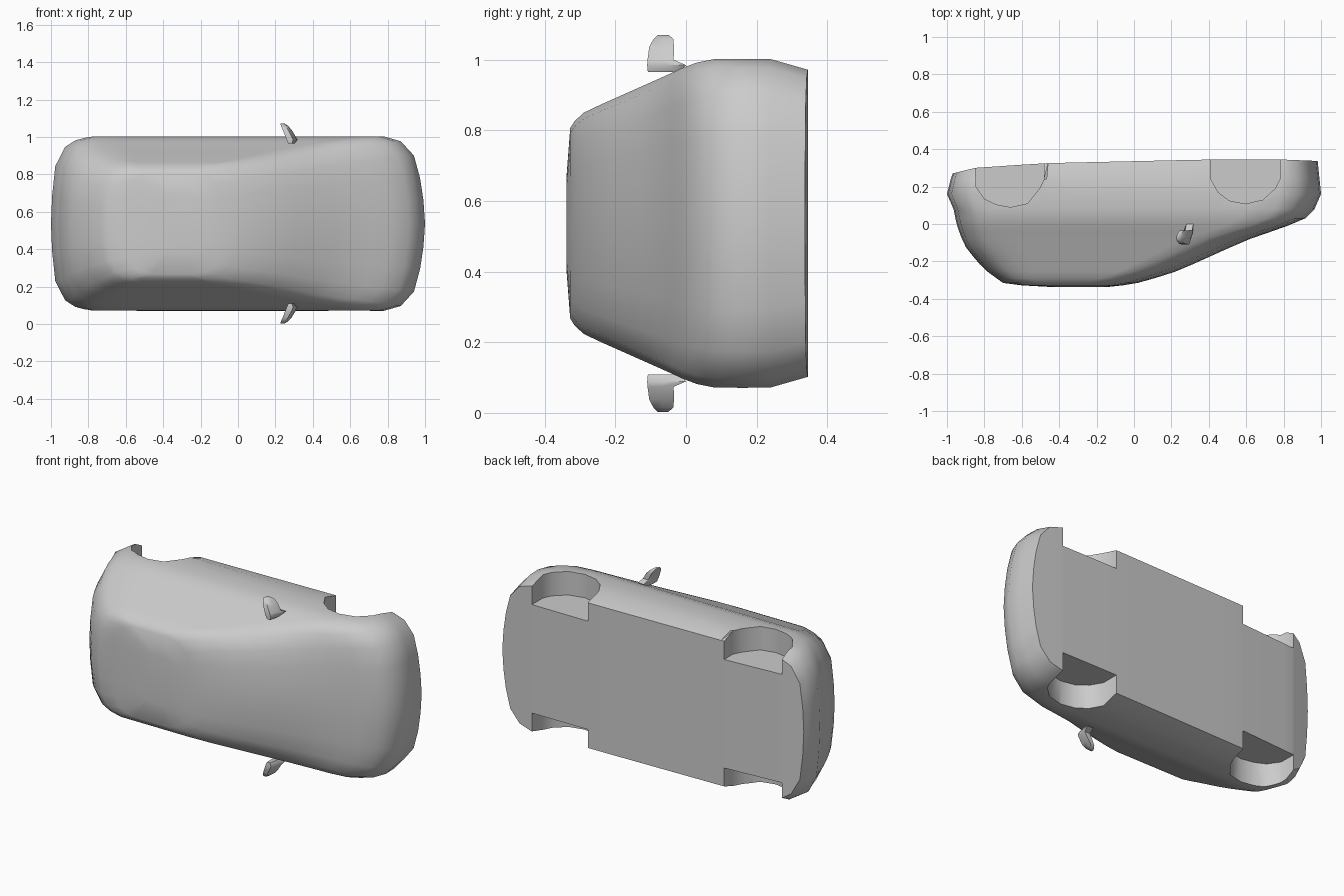
import bpy, bmesh, math

cube = bpy.data.objects.get("Cube")
if cube:
    bpy.data.objects.remove(cube, do_unlink=True)

MID = 0.537  # z of the shell's long centre plane

paint = bpy.data.materials.new("grey_paint")
paint.use_nodes = True
GREY = (0.6, 0.6, 0.6, 1)
paint.diffuse_color = GREY
paint.node_tree.nodes["Principled BSDF"].inputs["Base Color"].default_value = GREY


def make_object(name, bm):
    bmesh.ops.recalc_face_normals(bm, faces=bm.faces)
    mesh = bpy.data.meshes.new(name)
    bm.to_mesh(mesh)
    bm.free()
    mesh.materials.append(paint)
    obj = bpy.data.objects.new(name, mesh)
    bpy.context.collection.objects.link(obj)
    return obj


def smooth(obj, degrees):
    bpy.ops.object.select_all(action='DESELECT')
    obj.select_set(True)
    bpy.context.view_layer.objects.active = obj
    bpy.ops.object.shade_smooth_by_angle(angle=math.radians(degrees))


def lerp_table(table, x):
    if x <= table[0][0]:
        return table[0][1]
    for (a, p), (b, q) in zip(table, table[1:]):
        if x <= b:
            return p + (q - p) * (x - a) / (b - a)
    return table[-1][1]


# Rounded ends of a contour: (share of end depth, share of half width)
NOSE = [(0, 0), (.04, .27), (.12, .52), (.27, .78), (.59, .945), (1, 1)]
TAIL = [(0, 0), (.03, .32), (.11, .66), (.36, .88), (.62, .955), (1, 1)]
# Underside line along the length
SILL = [(-.97, .27), (-.85, .30), (-.48, .325), (.41, .345), (.78, .345), (.98, .337)]
# Contours from floor to roof: y, half width, tail x, nose x, tail depth, nose depth
LEVELS = [
    (.34, .435, -.97, .982, .20, .20),
    (.24, .465, -.98, .992, .20, .21),
    (.16, .466, -1.0, 1.0, .21, .22),
    (.08, .465, -.965, .965, .20, .21),
    (.03, .455, -.955, .915, .20, .21),
    (-.01, .440, -.945, .82, .20, .20),
    (-.04, .426, -.935, .735, .20, .22),
    (-.08, .408, -.92, .62, .20, .24),
    (-.125, .388, -.898, .515, .20, .24),
    (-.17, .368, -.863, .415, .20, .24),
    (-.215, .348, -.825, .315, .20, .24),
    (-.255, .330, -.783, .22, .18, .24),
    (-.29, .313, -.735, .11, .16, .24),
    (-.315, .290, -.70, .02, .14, .22),
    (-.328, .270, -.60, -.06, .14, .20),
    (-.338, .140, -.42, -.15, .10, .10),
]
SIDE_STEPS = 10


def half_contour(half, tail, nose, tail_depth, nose_depth):
    pts = [(tail + d * tail_depth, w * half) for d, w in TAIL]
    a, b = tail + tail_depth, nose - nose_depth
    pts += [(a + (b - a) * i / SIDE_STEPS, half) for i in range(1, SIDE_STEPS)]
    return pts + [(nose - d * nose_depth, w * half) for d, w in reversed(NOSE)]


# Body shell: stacked contours bridged with quads
bm = bmesh.new()
rings = []
for k, (y, *shape) in enumerate(LEVELS):
    side = half_contour(*shape)
    loop = [(x, w) for x, w in side] + [(x, -w) for x, w in side[-2:0:-1]]
    rings.append([bm.verts.new((x, lerp_table(SILL, x) if k == 0 else y, MID + w))
                  for x, w in loop])
count = len(rings[0])
for low, high in zip(rings, rings[1:]):
    for i in range(count):
        j = (i + 1) % count
        bm.faces.new((low[i], low[j], high[j], high[i]))
# Floor and roof: strips across the width
for ring in (rings[0], rings[-1]):
    last = count // 2
    for i in range(last):
        strip = [ring[i], ring[i + 1], ring[-i - 1], ring[-i]]
        bm.faces.new(list(dict.fromkeys(strip)))
body = make_object("body_shell", bm)

# Wheel wells cut into both sides
FRONT_ARCH = [(.41, .45), (.41, .24), (.45, .17), (.51, .125), (.595, .108),
              (.69, .13), (.755, .19), (.78, .24), (.78, .45)]
REAR_ARCH = [(-.85, .45), (-.845, .20), (-.80, .135), (-.74, .105), (-.66, .09),
             (-.57, .11), (-.505, .19), (-.48, .24), (-.48, .45)]
for arch in (FRONT_ARCH, REAR_ARCH):
    for side in (1, -1):
        bm = bmesh.new()
        inner = [bm.verts.new((x, y, MID + side * .325)) for x, y in arch]
        face = bm.faces.new(inner)
        out = bmesh.ops.extrude_face_region(bm, geom=[face])
        moved = [v for v in out["geom"] if isinstance(v, bmesh.types.BMVert)]
        bmesh.ops.translate(bm, verts=moved, vec=(0, 0, side * .3))
        cutter = make_object("wheel_well_cutter", bm)
        cutter.hide_render = True
        mod = body.modifiers.new("wheel_well", 'BOOLEAN')
        mod.operation = 'DIFFERENCE'
        mod.solver = 'EXACT'
        mod.object = cutter
        bpy.context.view_layer.objects.active = body
        bpy.ops.object.modifier_apply(modifier=mod.name)
        bpy.data.objects.remove(cutter, do_unlink=True)
smooth(body, 40)

# Side mirrors: rounded housings leaning back, on short stalks
# rows: height from centre plane, rear x, front x, upper y, lower y
HOUSING = [(.428, .268, .302, -.108, -.02), (.448, .260, .318, -.11, .0),
           (.463, .254, .310, -.109, -.035), (.50, .240, .288, -.104, -.034),
           (.522, .230, .268, -.092, -.036), (.534, .226, .250, -.08, -.05)]
for name, side in (("left_mirror", 1), ("right_mirror", -1)):
    bm = bmesh.new()
    rows = []
    for h, x0, x1, y0, y1 in HOUSING:
        m = (y0 + y1) / 2
        outline = [(x0, y0), (x0, m), (x0 + (x1 - x0) * .35, y1), (x1, y1),
                   (x1 - (x1 - x0) * .1, m), (x0 + (x1 - x0) * .6, y0)]
        rows.append([bm.verts.new((x, y, MID + side * h)) for x, y in outline])
    for low, high in zip(rows, rows[1:]):
        for i in range(len(low)):
            j = (i + 1) % len(low)
            bm.faces.new((low[i], low[j], high[j], high[i]))
    bm.faces.new(rows[0])
    bm.faces.new(rows[-1])
    smooth(make_object(name, bm), 50)
